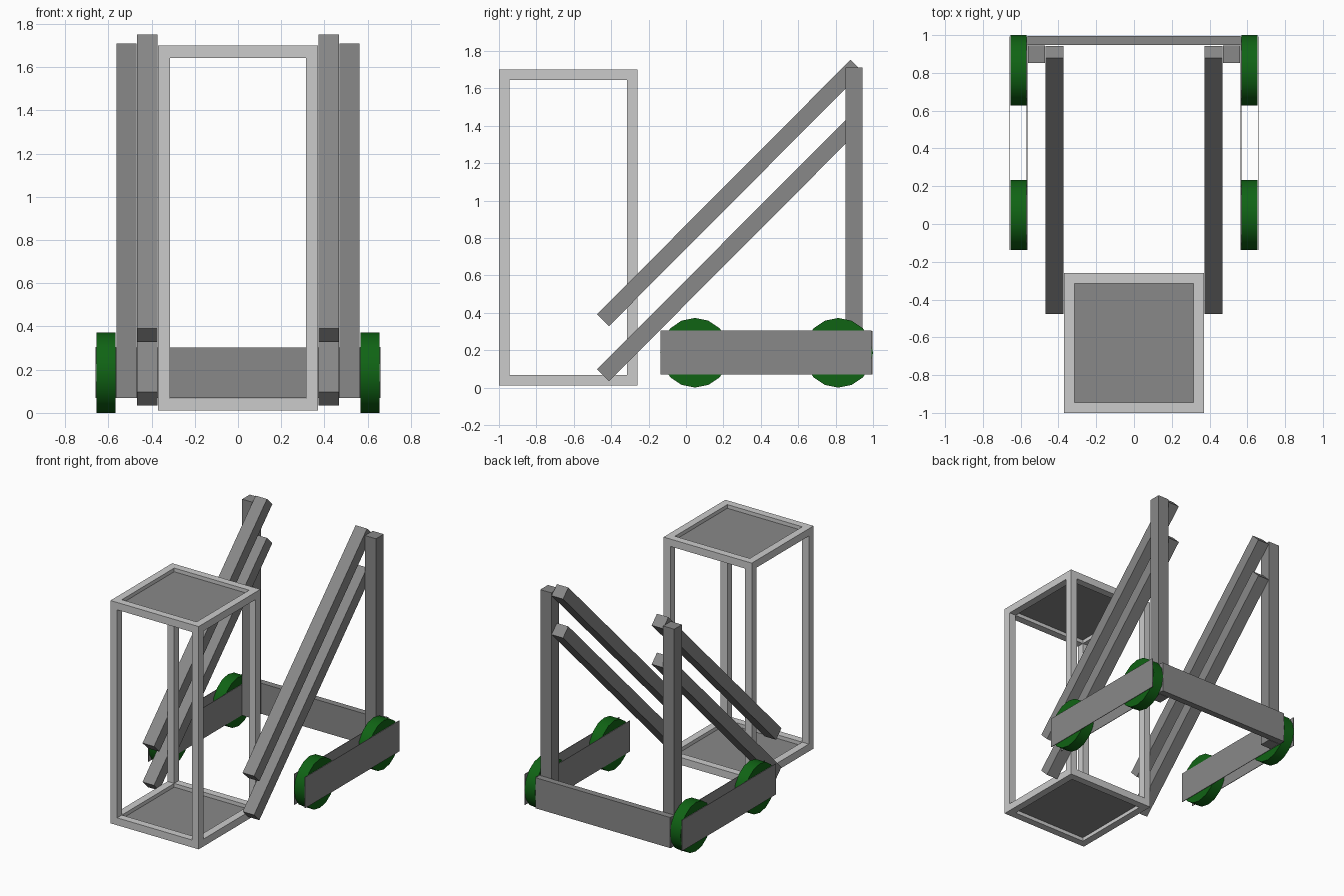
import bpy, math
from mathutils import Vector, Matrix

if "Cube" in bpy.data.objects:
    bpy.data.objects.remove(bpy.data.objects["Cube"])


def material(name, rgb):
    m = bpy.data.materials.new(name)
    m.diffuse_color = (*rgb, 1)
    m.use_nodes = True
    m.node_tree.nodes["Principled BSDF"].inputs["Base Color"].default_value = m.diffuse_color
    return m


green = material("wheel_green", (0.005, 0.126, 0.007))
dark = material("dark_grey", (0.25, 0.25, 0.25))


def sheet(name, verts, mat):
    me = bpy.data.meshes.new(name)
    me.from_pydata(verts, [], [(0, 1, 2, 3)])
    me.materials.append(mat)
    ob = bpy.data.objects.new(name, me)
    bpy.context.collection.objects.link(ob)
    return ob


def cube(name, matrix, mat=None):
    bpy.ops.mesh.primitive_cube_add(size=1)
    ob = bpy.context.object
    ob.name = name
    ob.data.transform(matrix)
    if mat:
        ob.data.materials.append(mat)
    return ob


def box(name, x, y, z, mat=None):
    return cube(name, Matrix.LocRotScale(
        Vector((sum(x) / 2, sum(y) / 2, sum(z) / 2)), None,
        Vector((x[1] - x[0], y[1] - y[0], z[1] - z[0]))), mat)


def slanted_bar(name, x, start, end, width, thick, mat):
    # square bar running between two (y, z) points
    a, b = Vector((x, *start)), Vector((x, *end))
    d = b - a
    rot = Matrix.Rotation(math.atan2(d.z, d.y), 4, 'X')
    return cube(name, Matrix.Translation((a + b) / 2) @ rot
                @ Matrix.Diagonal((width, d.length, thick, 1)), mat)


# Cage: light posts and rails, dark single-sheet panels
W, T = 0.37, 0.056
Y0, Y1, Z0, Z1 = -1.0, -0.26, 0.01, 1.70
for x0 in (-W, W - T):
    for y0 in (Y0, Y1 - T):
        box("cage_post", (x0, x0 + T), (y0, y0 + T), (Z0, Z1))
for z0 in (Z0, Z1 - T):
    for y0 in (Y0, Y1 - T):
        box("cage_cross_rail", (-W + T, W - T), (y0, y0 + T), (z0, z0 + T))
    for x0 in (-W, W - T):
        box("cage_side_rail", (x0, x0 + T), (Y0 + T, Y1 - T), (z0, z0 + T))
    a, b, c, z = W - T, Y0 + T, Y1 - T, z0 + T / 2
    sheet("cage_panel", [(-a, b, z), (a, b, z), (a, c, z), (-a, c, z)], dark)

# Rear cross beam
box("rear_beam", (-0.565, 0.565), (0.948, 0.996), (0.07, 0.302), dark)

for s in (-1, 1):
    # Upright mast post
    box("mast_post", sorted((s * 0.47, s * 0.562)), (0.852, 0.944),
        (0.07, 1.71), dark)
    # Parallel lift arms
    for dz in (0, -0.295):
        slanted_bar("lift_arm", s * 0.42, (-0.444, 0.36 + dz),
                    (0.911, 1.72 + dz), 0.096, 0.09, dark)
    # Open wheel housing: thin inner and outer plates
    for x in (0.566, 0.658):
        box("wheel_side_plate", (s * x - 0.002, s * x + 0.002),
            (-0.137, 0.993), (0.07, 0.304), dark)
    # Wheels
    for y in (0.048, 0.814):
        bpy.ops.mesh.primitive_cylinder_add(
            vertices=16, radius=0.186, depth=0.086,
            location=(s * 0.611, y, 0.186), rotation=(0, math.pi / 2, 0))
        wheel = bpy.context.object
        wheel.name = "wheel"
        wheel.data.materials.append(green)
        bpy.ops.object.shade_smooth_by_angle()
